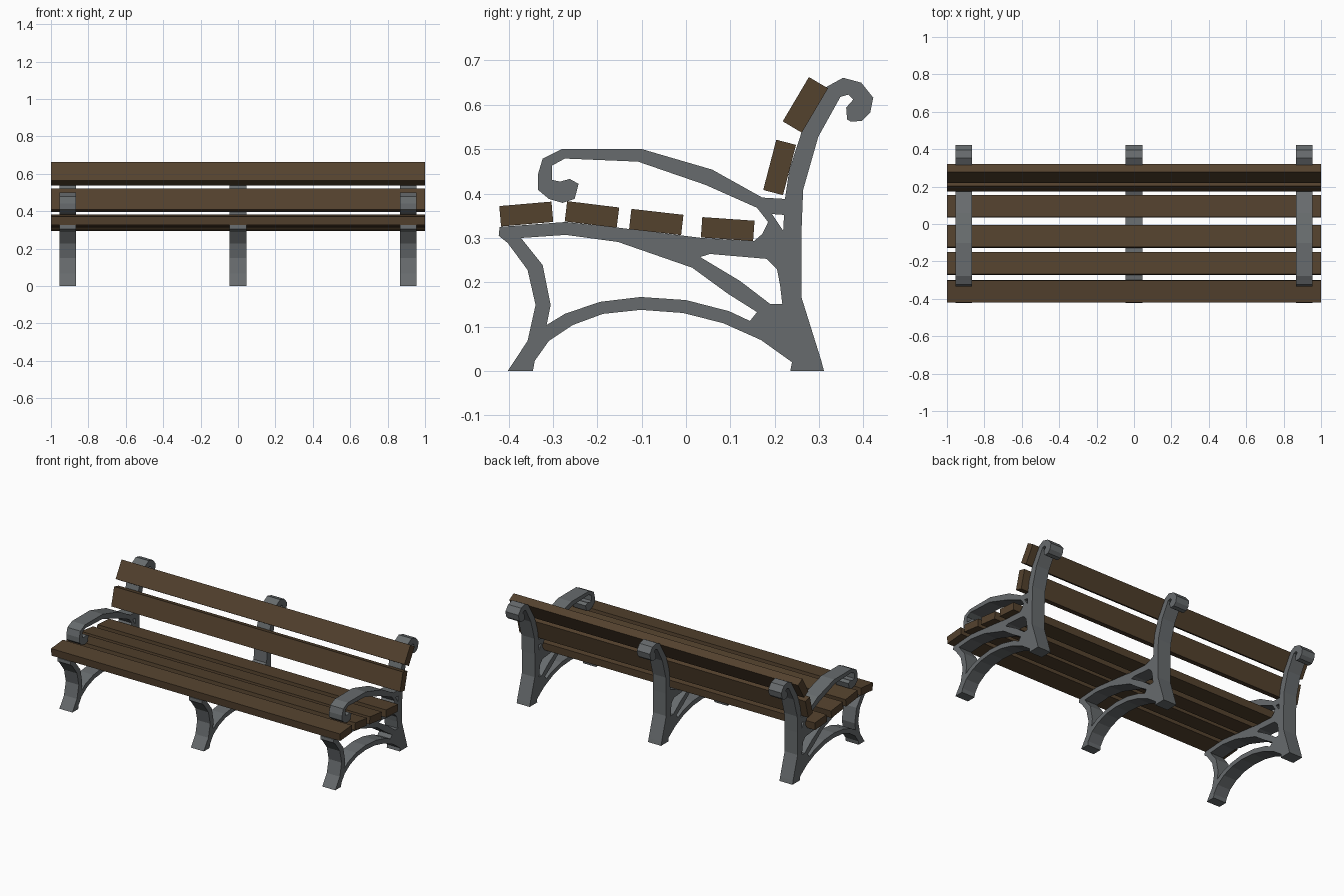
import bpy
import bmesh
from math import radians, pi

cube = bpy.data.objects.get("Cube")
if cube:
    bpy.data.objects.remove(cube, do_unlink=True)

FRAME_WIDTH = 0.09
FRAME_OFFSET = 0.91
BENCH_LENGTH = 2.0


def make_material(name, colour):
    mat = bpy.data.materials.new(name)
    mat.use_nodes = True
    mat.diffuse_color = (*colour, 1)
    mat.node_tree.nodes["Principled BSDF"].inputs["Base Color"].default_value = (*colour, 1)
    return mat


wood = make_material("brown_wood", (0.088, 0.054, 0.027))
iron = make_material("grey_iron", (0.135, 0.147, 0.153))


def make_plate_mesh(name, outlines):
    """Side profile with optional holes (in thousandths), extruded along x."""
    curve = bpy.data.curves.new(name + "_profile", "CURVE")
    curve.dimensions = "2D"
    curve.fill_mode = "BOTH"
    curve.extrude = FRAME_WIDTH / 2
    for outline in outlines:
        spline = curve.splines.new("POLY")
        spline.points.add(len(outline) - 1)
        for point, (y, z) in zip(spline.points, outline):
            point.co = (y / 1000, z / 1000, 0, 1)
        spline.use_cyclic_u = True
    helper = bpy.data.objects.new(name + "_profile", curve)
    bpy.context.collection.objects.link(helper)
    bpy.context.view_layer.update()
    evaluated = helper.evaluated_get(bpy.context.evaluated_depsgraph_get())
    mesh = bpy.data.meshes.new_from_object(evaluated)
    bpy.data.objects.remove(helper, do_unlink=True)
    bpy.data.curves.remove(curve)

    # Weld the caps to the walls and make all faces point outwards
    bm = bmesh.new()
    bm.from_mesh(mesh)
    bmesh.ops.remove_doubles(bm, verts=bm.verts, dist=0.0001)
    bmesh.ops.recalc_face_normals(bm, faces=bm.faces)
    for face in bm.faces:
        face.smooth = False
    bm.to_mesh(mesh)
    bm.free()
    mesh.name = name
    mesh.materials.clear()
    mesh.materials.append(iron)
    return mesh


def place_plate(name, mesh, x):
    plate = bpy.data.objects.new(name, mesh)
    plate.location.x = x
    plate.rotation_euler = (pi / 2, 0, pi / 2)
    bpy.context.collection.objects.link(plate)


def add_slat(name, y, z, tilt, depth, thickness):
    bpy.ops.mesh.primitive_cube_add(size=1, location=(0, y, z))
    slat = bpy.context.object
    slat.name = name
    slat.scale = (BENCH_LENGTH, depth, thickness)
    slat.rotation_euler.x = radians(tilt)
    slat.data.materials.append(wood)


# Cast frame: legs, arch, seat rail and scrolled back post
feet_and_arch = [
    (-402, 0), (-345, 0), (-341, 23), (-309, 68), (-255, 104), (-187, 129),
    (-102, 138), (-7, 131), (84, 108), (169, 70), (239, 20), (235, 0),
]
back_post = [
    (311, 0), (305, 23), (260, 167), (260, 307), (264, 409), (298, 528),
    (348, 618), (366, 623), (377, 612), (361, 594), (363, 567), (372, 562),
    (397, 564), (415, 582), (422, 616), (395, 650), (354, 661), (314, 639),
    (260, 537), (233, 454), (223, 388), (219, 316),
]
rail_and_front_leg = [
    (153, 293), (36, 300), (-151, 323), (-271, 336), (-420, 325), (-422, 305),
    (-402, 289), (-357, 228), (-339, 149), (-357, 68),
]
# Openings above the arch and behind the diagonal brace
arch_opening = [
    (-372, 300), (-271, 307), (-153, 291), (14, 233), (95, 174), (160, 133),
    (144, 113), (97, 135), (0, 160), (-102, 167), (-194, 156), (-273, 129),
    (-314, 104), (-305, 149), (-323, 239),
]
brace_opening = [
    (32, 257), (54, 264), (181, 253), (205, 230), (212, 194), (217, 151),
    (190, 151), (122, 203),
]
# Scrolled armrest, joined to the post and the seat rail
armrest = [
    (223, 388), (172, 391), (59, 454), (-102, 501), (-278, 501), (-323, 479),
    (-334, 442), (-334, 409), (-309, 388), (-278, 379), (-251, 388),
    (-242, 422), (-262, 433), (-284, 427), (-302, 431), (-302, 463),
    (-273, 479), (-108, 472), (43, 420), (160, 368), (185, 336), (172, 309),
    (153, 293), (219, 316), (194, 354), (221, 352),
]

frame_mesh = make_plate_mesh(
    "frame", [feet_and_arch + back_post + rail_and_front_leg, arch_opening, brace_opening])
armrest_mesh = make_plate_mesh("armrest", [armrest])

place_plate("middle_frame", frame_mesh, 0)
for side, sign in (("left", 1), ("right", -1)):
    place_plate(side + "_frame", frame_mesh, sign * FRAME_OFFSET)
    place_plate(side + "_armrest", armrest_mesh, sign * FRAME_OFFSET)

# Seat slats, front to back
seat = [(-0.36, 0.354, 4.9), (-0.212, 0.353, -7), (-0.067, 0.336, -6.5), (0.094, 0.32, -4)]
for number, (y, z, tilt) in enumerate(seat, 1):
    add_slat(f"seat_slat_{number}", y, z, tilt, 0.118, 0.046)

# Backrest slats
add_slat("lower_back_slat", 0.211, 0.459, 75.4, 0.117, 0.046)
add_slat("upper_back_slat", 0.269, 0.6, 59.4, 0.116, 0.05)
